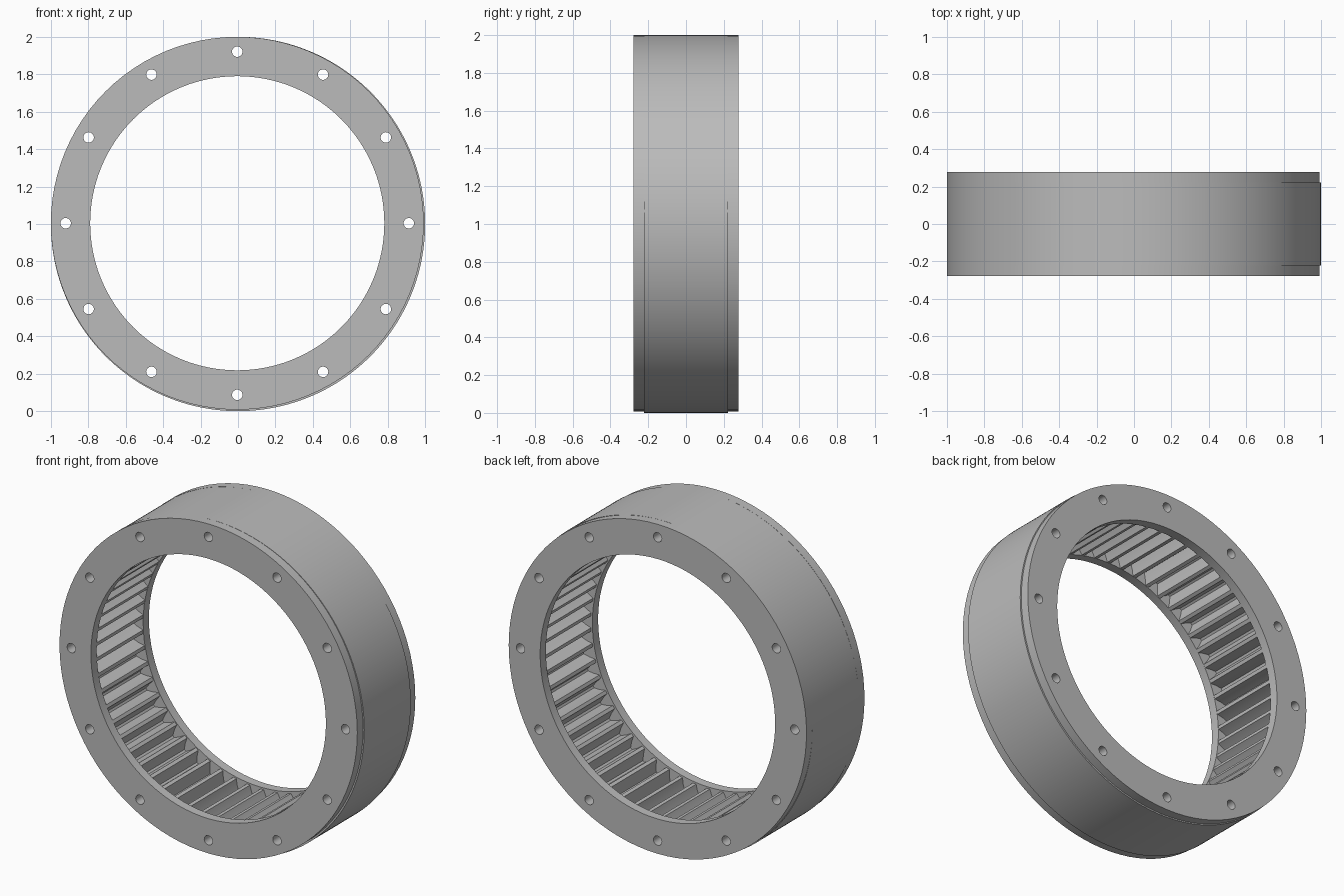
import bpy, bmesh, math
from mathutils import Matrix, Vector

if "Cube" in bpy.data.objects:
    bpy.data.objects.remove(bpy.data.objects["Cube"], do_unlink=True)

steel = bpy.data.materials.new("grey steel")
steel.use_nodes = True
GREY = (0.5, 0.5, 0.5, 1)
steel.diffuse_color = GREY
steel.node_tree.nodes["Principled BSDF"].inputs["Base Color"].default_value = GREY

HALF = 0.277          # half of the overall depth
GEAR_HALF = 0.222     # half of the toothed depth
BOLT_RADIUS = 0.917
PLATE_CENTRE = Vector((-0.004, 0, 1.004))


def new_object(name, bm):
    bmesh.ops.recalc_face_normals(bm, faces=bm.faces[:])
    mesh = bpy.data.meshes.new(name)
    bm.to_mesh(mesh)
    bm.free()
    mesh.materials.append(steel)
    obj = bpy.data.objects.new(name, mesh)
    bpy.context.collection.objects.link(obj)
    return obj


def ring(name, section, outer, y0, y1, centre):
    """Closed ring along y; section lists (angle, inner radius)."""
    bm = bmesh.new()
    loops = []
    for angle, inner in section:
        c, s = math.cos(angle), math.sin(angle)
        loops.append([bm.verts.new(centre + Vector((r * c, y, r * s)))
                      for r, y in ((inner, y0), (outer, y0), (outer, y1), (inner, y1))])
    for a, b in zip(loops, loops[1:] + loops[:1]):
        for k in range(4):
            n = (k + 1) % 4
            bm.faces.new((a[k], a[n], b[n], b[k]))
    return new_object(name, bm)


# Toothed body: one tooth as (fraction of pitch, radius), repeated round the bore
TEETH = 54
TOOTH = ((0.0, 0.862), (0.14, 0.862), (0.32, 0.828), (0.46, 0.792),
         (0.68, 0.792), (0.82, 0.828))
pitch = math.tau / TEETH
teeth = [((i + f) * pitch, r) for i in range(TEETH) for f, r in TOOTH]
parts = [ring("ring_gear", teeth, 1.0, -GEAR_HALF, GEAR_HALF, Vector((0, 0, 1)))]

# Flat cover plates at both ends
circle = [(i * math.tau / 96, 0.786) for i in range(96)]
for name, y0, y1 in (("front_plate", -HALF, -GEAR_HALF),
                     ("back_plate", GEAR_HALF, HALF)):
    parts.append(ring(name, circle, 0.996, y0, y1, PLATE_CENTRE))

# Cutter for the twelve through bolt holes
bm = bmesh.new()
for i in range(12):
    a = i * math.tau / 12
    spot = PLATE_CENTRE + BOLT_RADIUS * Vector((math.cos(a), 0, math.sin(a)))
    bmesh.ops.create_cone(bm, cap_ends=True, segments=24, radius1=0.028,
                          radius2=0.028, depth=1,
                          matrix=Matrix.Translation(spot) @ Matrix.Rotation(math.pi / 2, 4, "X"))
cutter = new_object("bolt_hole_cutter", bm)
cutter.hide_render = True

# Drill the holes, then shade with sharp edges kept
for obj in parts:
    bpy.ops.object.select_all(action="DESELECT")
    obj.select_set(True)
    bpy.context.view_layer.objects.active = obj
    drill = obj.modifiers.new("bolt_holes", "BOOLEAN")
    drill.operation = "DIFFERENCE"
    drill.solver = "EXACT"
    drill.object = cutter
    bpy.ops.object.modifier_apply(modifier=drill.name)
    bpy.ops.object.shade_smooth_by_angle(angle=math.radians(25))
bpy.data.objects.remove(cutter, do_unlink=True)
